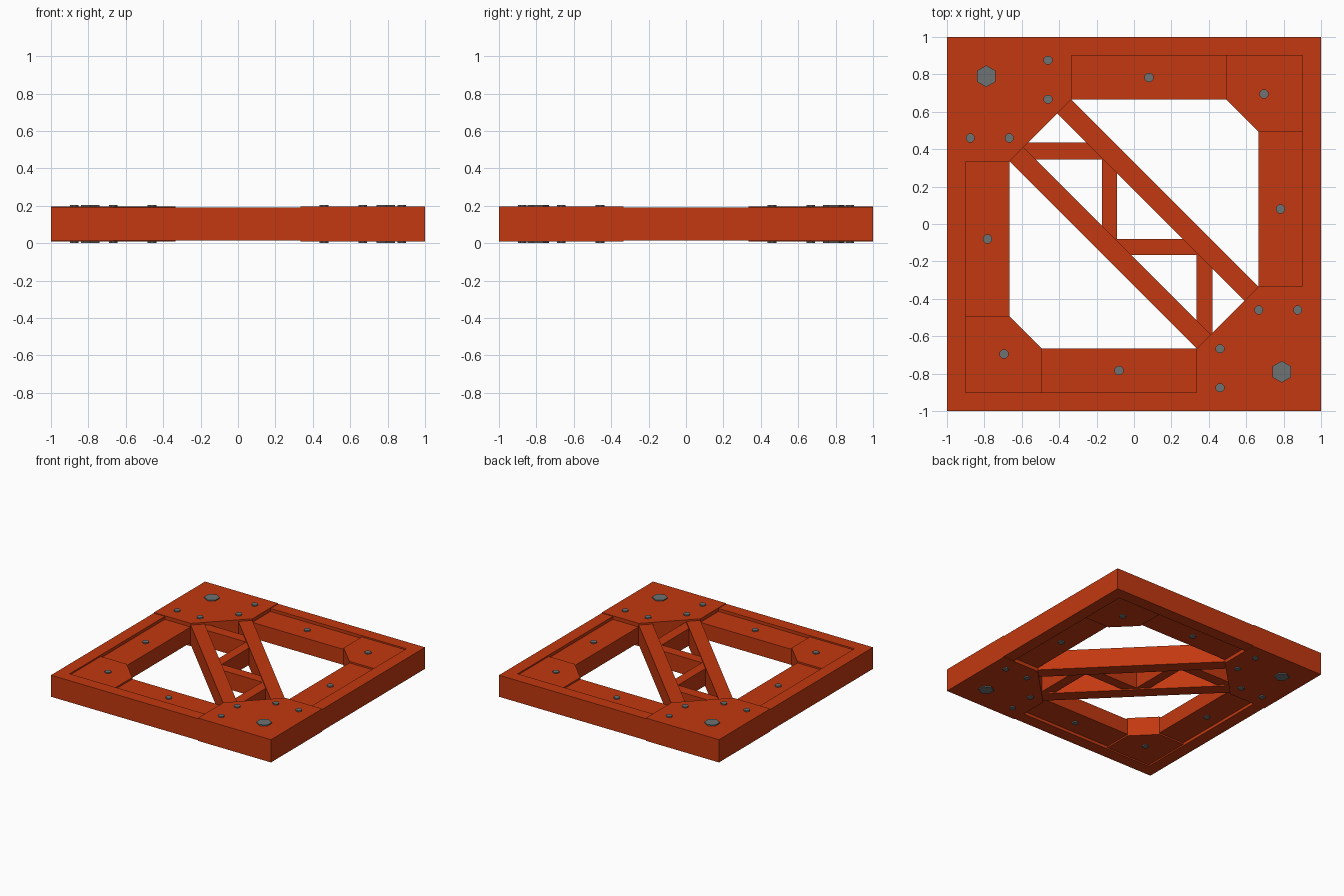
import bpy, bmesh, math

if "Cube" in bpy.data.objects:
    bpy.data.objects.remove(bpy.data.objects["Cube"], do_unlink=True)


def material(name, rgb):
    mat = bpy.data.materials.new(name)
    mat.use_nodes = True
    mat.diffuse_color = (*rgb, 1)
    mat.node_tree.nodes["Principled BSDF"].inputs["Base Color"].default_value = (*rgb, 1)
    return mat


ORANGE = material("burnt orange paint", (0.54, 0.04, 0.005))
STEEL = material("grey steel", (0.155, 0.17, 0.175))
MID = 0.1025  # middle height; every part is symmetric above and below it


def prism(name, outline, half, mat=ORANGE, z0=None):
    """Extrude a flat outline, by default evenly about the middle height."""
    low = MID - half if z0 is None else z0
    bm = bmesh.new()
    face = bm.faces.new([bm.verts.new((x, y, low)) for x, y in outline])
    grown = bmesh.ops.extrude_face_region(bm, geom=[face])["geom"]
    bmesh.ops.translate(bm, vec=(0, 0, 2 * half),
                        verts=[v for v in grown if isinstance(v, bmesh.types.BMVert)])
    bmesh.ops.recalc_face_normals(bm, faces=bm.faces)
    mesh = bpy.data.meshes.new(name)
    bm.to_mesh(mesh)
    bm.free()
    mesh.materials.append(mat)
    obj = bpy.data.objects.new(name, mesh)
    bpy.context.collection.objects.link(obj)


def pair(name, outline, half):
    """A part and its half-turn twin."""
    prism(name + "_a", outline, half)
    prism(name + "_b", [(-x, -y) for x, y in outline], half)


def swap(outline):
    return [(y, x) for x, y in outline]


OUT, LIP, IN, CUT, CH = 1.0, 0.9, 0.665, 0.335, 0.495

# Raised corner plates that carry the truss
pair("corner_plate", [(-OUT, OUT), (-CUT, OUT), (-CUT, IN), (-IN, CUT), (-OUT, CUT)], 0.0935)

# Outer rim, L-shaped around the other two corners
pair("outer_rim", [(-CUT, OUT), (OUT, OUT), (OUT, -CUT), (LIP, -CUT),
                   (LIP, LIP), (-CUT, LIP)], 0.0885)

# Sunken inner beams and chamfered corner blocks
beam = [(-CUT, LIP), (CH, LIP), (CH, IN), (-CUT, IN)]
pair("inner_beam_x", beam, 0.064)
pair("inner_beam_y", swap(beam), 0.064)
pair("chamfered_corner", [(CH, LIP), (LIP, LIP), (LIP, CH), (IN, CH), (CH, IN)], 0.077)

# Diagonal truss rails
pair("truss_rail", [(-CUT, IN), (IN, -CUT), (0.59, -0.41), (-0.41, 0.59)], 0.08)


# Zigzag struts, ends buried in the rails
def strut(lo, hi):
    reach = 0.25
    return [(-reach - lo, lo), (reach - lo, lo), (reach - hi, hi), (-reach - hi, hi)]


for i, (lo, hi) in enumerate([(0.345, 0.435), (-0.165, -0.08)]):
    prism(f"truss_strut_x_{i}", strut(lo, hi), 0.07)
for i, (lo, hi) in enumerate([(-0.17, -0.09), (0.335, 0.42)]):
    prism(f"truss_strut_y_{i}", swap(strut(lo, hi)), 0.07)


# Bolt heads on the top and bottom faces
def bolt(name, x, y, radius, sides, surface):
    ring = [math.tau * (k + 0.5) / sides + math.pi / 2 * (sides == 6) + math.pi / 6 * (sides == 6)
            for k in range(sides)]
    if sides == 6:
        ring = [math.pi / 2 + math.tau * k / sides for k in range(sides)]
    for s in (1, -1):
        spot = [(s * x + radius * math.cos(a), s * y + radius * math.sin(a)) for a in ring]
        for side, label in ((1, "top"), (-1, "bottom")):
            prism(f"{name}_{label}_{'a' if s > 0 else 'b'}", spot, 0.006, STEEL,
                  MID + side * (surface + 0.003) - 0.006)


bolt("large_bolt", -0.79, 0.79, 0.058, 6, 0.0935)
for i, (x, y) in enumerate([(-0.46, 0.875), (-0.46, 0.667), (-0.875, 0.46), (-0.667, 0.46)]):
    bolt(f"plate_bolt_{i}", x, y, 0.025, 8, 0.0935)
for i, (x, y) in enumerate([(0.08, 0.783), (0.783, 0.08)]):
    bolt(f"beam_bolt_{i}", x, y, 0.025, 8, 0.064)
bolt("corner_bolt", 0.695, 0.695, 0.025, 8, 0.077)
